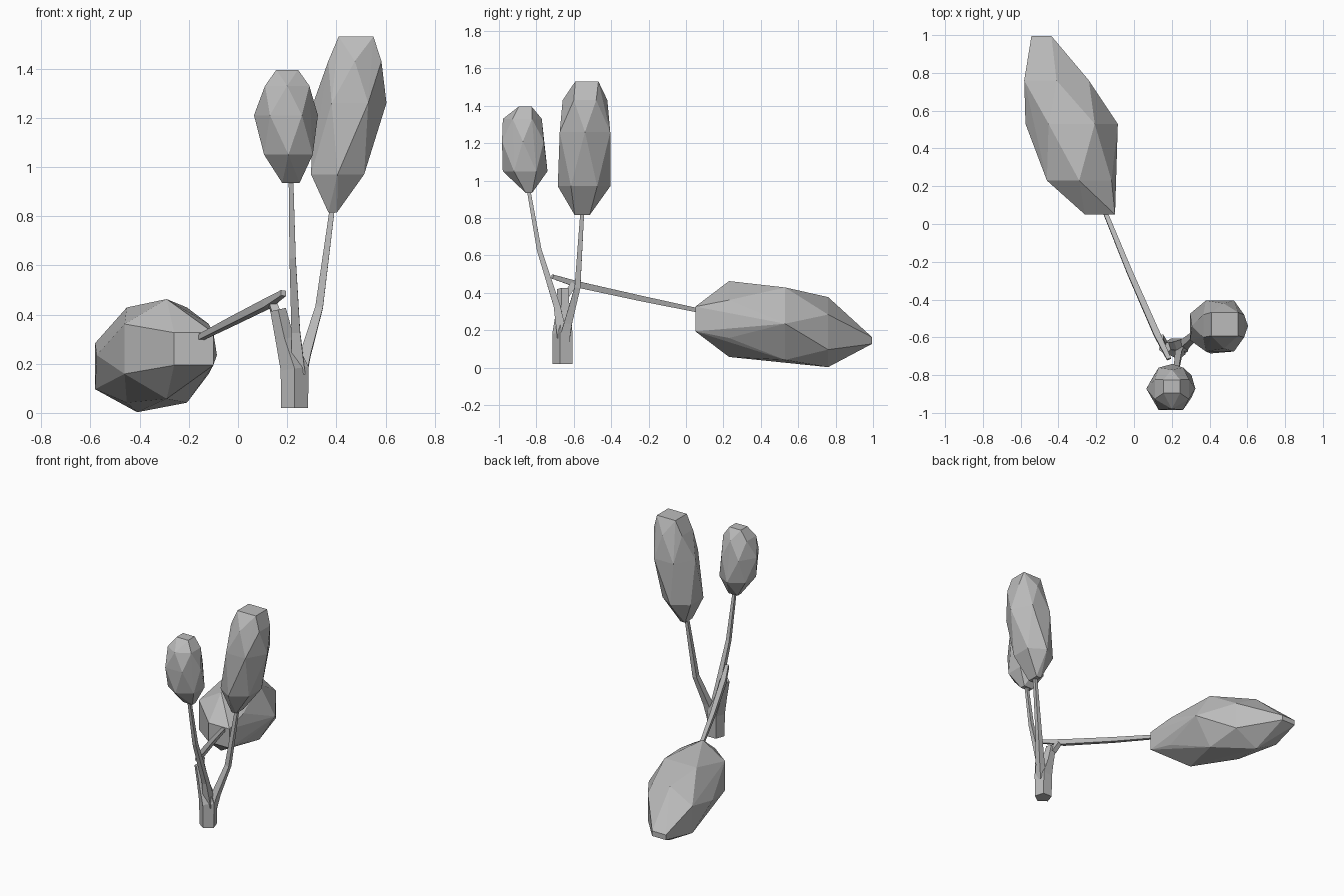
import bpy
import bmesh
import math
from mathutils import Vector

cube = bpy.data.objects.get("Cube")
if cube:
    bpy.data.objects.remove(cube, do_unlink=True)

# One plain grey for everything
GREY = (0.5, 0.5, 0.5, 1)
grey = bpy.data.materials.new("plain grey")
grey.use_nodes = True
grey.diffuse_color = GREY
for node in grey.node_tree.nodes:
    if node.type == 'BSDF_PRINCIPLED':
        node.inputs["Base Color"].default_value = GREY


def finish(name, bm):
    """Turn a bmesh into a flat shaded object."""
    bmesh.ops.recalc_face_normals(bm, faces=bm.faces)
    mesh = bpy.data.meshes.new(name)
    bm.to_mesh(mesh)
    bm.free()
    mesh.materials.append(grey)
    obj = bpy.data.objects.new(name, mesh)
    bpy.context.collection.objects.link(obj)
    return obj


def limb(name, stations, sides=4):
    """Tapered faceted tube through (x, y, z, radius) stations."""
    bm = bmesh.new()
    points = [Vector(s[:3]) for s in stations]
    rings = []
    for i, station in enumerate(stations):
        before = points[max(i - 1, 0)]
        after = points[min(i + 1, len(points) - 1)]
        along = (after - before).normalized()
        across = along.cross(Vector((1, 0, 0))).normalized()
        other = along.cross(across)
        ring = []
        for k in range(sides):
            angle = math.tau * (k + 0.5) / sides
            offset = across * math.cos(angle) + other * math.sin(angle)
            ring.append(bm.verts.new(points[i] + offset * station[3]))
        rings.append(ring)
    for low, high in zip(rings, rings[1:]):
        for k in range(sides):
            n = (k + 1) % sides
            bm.faces.new((low[k], low[n], high[n], high[k]))
    bm.faces.new(rings[0])
    bm.faces.new(rings[-1])
    return finish(name, bm)


def leaf_clump(name, sections, lying=False):
    """Faceted hull over staggered sections (height, u, v, radius u, radius v)."""
    bm = bmesh.new()
    last = len(sections) - 1
    for i, (height, u, v, ru, rv) in enumerate(sections):
        tip = i in (0, last)
        sides = 4 if tip else 6
        swell = 1.25 if tip else 1.04
        turn = math.pi / 4 if tip else (i % 2) * math.pi / 6
        for k in range(sides):
            angle = turn + math.tau * k / sides
            a = u + ru * swell * math.cos(angle)
            b = v + rv * swell * math.sin(angle)
            bm.verts.new((a, height, b) if lying else (a, b, height))
    hull = bmesh.ops.convex_hull(bm, input=bm.verts)
    spare = set(hull["geom_interior"]) | set(hull["geom_unused"])
    spare = [g for g in spare if isinstance(g, bmesh.types.BMVert)]
    bmesh.ops.delete(bm, geom=spare, context='VERTS')
    return finish(name, bm)


# Trunk leaning into a broken stump
limb("trunk", [(0.23, -0.655, 0.02, 0.058),
               (0.23, -0.655, 0.18, 0.06),
               (0.19, -0.655, 0.3, 0.04),
               (0.163, -0.655, 0.42, 0.034)], sides=5)

# Two upright branches
limb("front_branch", [(0.245, -0.66, 0.16, 0.04),
                      (0.235, -0.69, 0.33, 0.025),
                      (0.222, -0.785, 0.63, 0.018),
                      (0.215, -0.845, 0.97, 0.013)])
limb("left_branch", [(0.25, -0.65, 0.15, 0.04),
                     (0.275, -0.63, 0.24, 0.03),
                     (0.33, -0.58, 0.43, 0.022),
                     (0.387, -0.553, 0.86, 0.014)])

# Broken branch resting on the stump, with a short snag below it
limb("fallen_branch", [(0.185, -0.715, 0.487, 0.016),
                       (0.12, -0.58, 0.445, 0.024),
                       (-0.025, -0.25, 0.372, 0.021),
                       (-0.16, 0.08, 0.303, 0.016)])
limb("snag", [(0.16, -0.64, 0.39, 0.025),
              (0.14, -0.6, 0.445, 0.022)])

# Foliage on each branch
leaf_clump("front_foliage", [(0.935, 0.215, -0.84, 0.04, 0.02),
                             (1.05, 0.205, -0.86, 0.11, 0.115),
                             (1.21, 0.195, -0.872, 0.125, 0.124),
                             (1.33, 0.2, -0.875, 0.1, 0.1),
                             (1.395, 0.2, -0.86, 0.05, 0.04)])
leaf_clump("left_foliage", [(0.815, 0.385, -0.555, 0.02, 0.045),
                            (0.97, 0.405, -0.545, 0.12, 0.135),
                            (1.26, 0.455, -0.54, 0.143, 0.15),
                            (1.43, 0.475, -0.54, 0.12, 0.115),
                            (1.53, 0.48, -0.53, 0.08, 0.07)])
leaf_clump("fallen_foliage", [(0.05, -0.18, 0.26, 0.09, 0.075),
                              (0.23, -0.29, 0.26, 0.19, 0.195),
                              (0.53, -0.33, 0.235, 0.235, 0.215),
                              (0.76, -0.41, 0.19, 0.19, 0.18),
                              (0.995, -0.49, 0.145, 0.06, 0.02)], lying=True)
